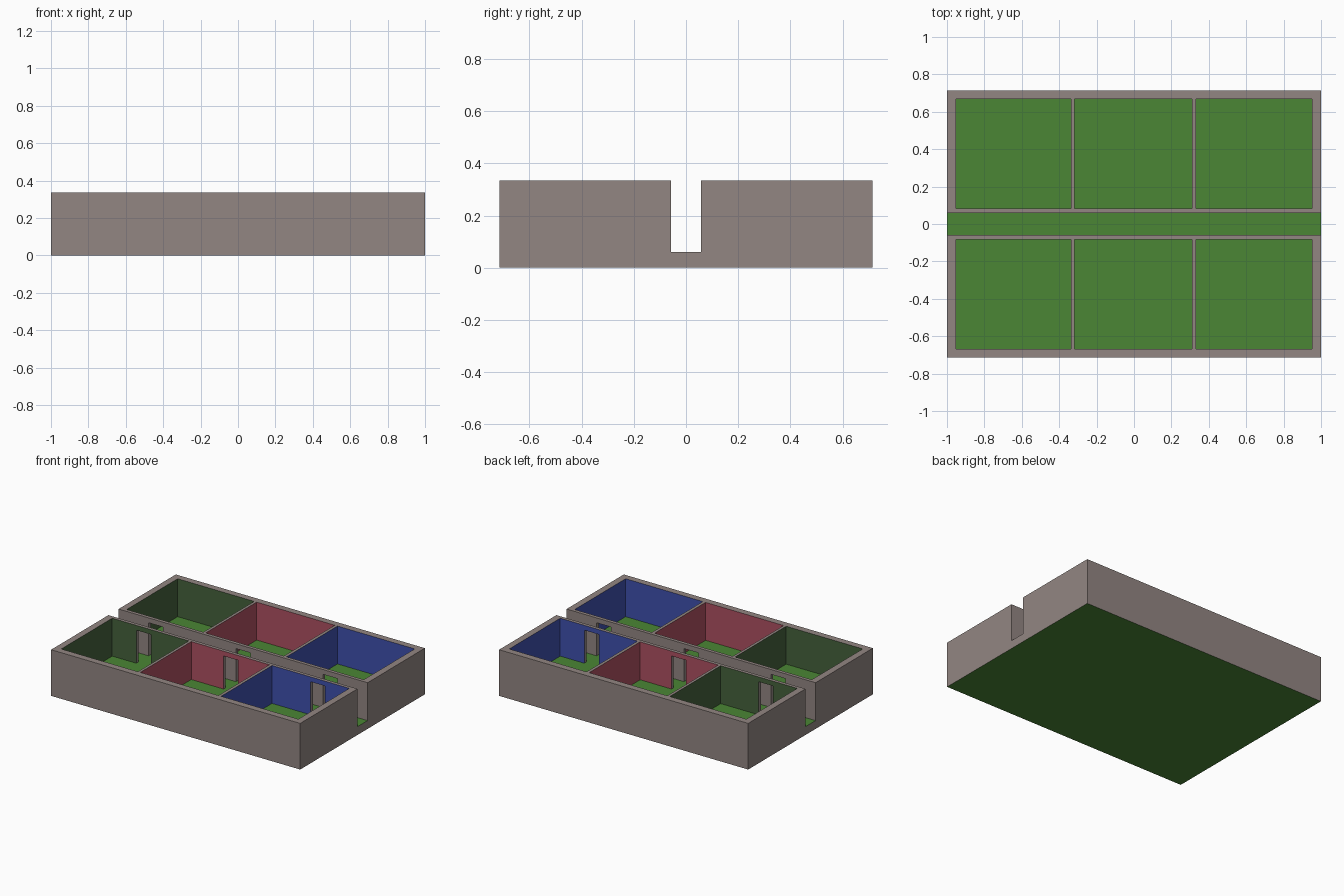
import bpy, bmesh

if "Cube" in bpy.data.objects:
    bpy.data.objects.remove(bpy.data.objects["Cube"])

H, FLOOR = 0.335, 0.06        # wall top, floor level
HALF_Y, CORRIDOR = 0.715, 0.058


def material(name, rgb):
    m = bpy.data.materials.new(name)
    m.diffuse_color = (*rgb, 1)
    m.use_nodes = True
    m.node_tree.nodes["Principled BSDF"].inputs["Base Color"].default_value = m.diffuse_color
    return m


WALL = material("wall_brown", (0.29, 0.24, 0.225))
GRASS = material("floor_green", (0.07, 0.24, 0.035))
PAINTS = [material("paint_dark_green", (0.06, 0.12, 0.045)),
          material("paint_red", (0.42, 0.08, 0.12)),
          material("paint_blue", (0.05, 0.08, 0.42))]


def box(name, lo, hi, side_mat):
    """Box from corner to corner; its underside is floor green."""
    bm = bmesh.new()
    bmesh.ops.create_cube(bm, size=1)
    for v in bm.verts:
        v.co = [l + (c + 0.5) * (h - l) for c, l, h in zip(v.co, lo, hi)]
    bm.normal_update()
    for f in bm.faces:
        f.material_index = 1 if f.normal.z < -0.5 else 0
    me = bpy.data.meshes.new(name)
    bm.to_mesh(me)
    bm.free()
    me.materials.append(side_mat)
    me.materials.append(GRASS)
    ob = bpy.data.objects.new(name, me)
    bpy.context.collection.objects.link(ob)
    return ob


# Solid block that the rooms are carved from
house = box("building_shell", (-1, -HALF_Y, 0), (1, HALF_Y, H), WALL)

# Central corridor, open at both ends
cutters = [box("corridor_cutter", (-1.1, -CORRIDOR, FLOOR), (1.1, CORRIDOR, 0.5), WALL)]

# Three painted rooms on each side of the corridor, one doorway each
rooms = [(-0.952, -0.337, -0.70), (-0.317, 0.310, 0.0), (0.332, 0.952, 0.70)]
for side in (-1, 1):
    for (x0, x1, door_x), paint in zip(rooms, PAINTS):
        ya, yb = sorted((side * 0.083, side * 0.667))
        cutters.append(box("room_cutter", (x0, ya, FLOOR), (x1, yb, 0.5), paint))
        ya, yb = sorted((side * 0.04, side * 0.1))
        cutters.append(box("door_cutter", (door_x - 0.058, ya, FLOOR),
                           (door_x + 0.058, yb, 0.30), WALL))

# Carve; cut faces keep the cutter's paint
for c in cutters:
    mod = house.modifiers.new(c.name, 'BOOLEAN')
    mod.operation = 'DIFFERENCE'
    mod.solver = 'EXACT'
    mod.material_mode = 'TRANSFER'
    mod.object = c
    c.hide_render = True
bpy.context.view_layer.update()
carved = bpy.data.meshes.new_from_object(
    house.evaluated_get(bpy.context.evaluated_depsgraph_get()))
house.modifiers.clear()
house.data = carved
for c in cutters:
    bpy.data.objects.remove(c)
